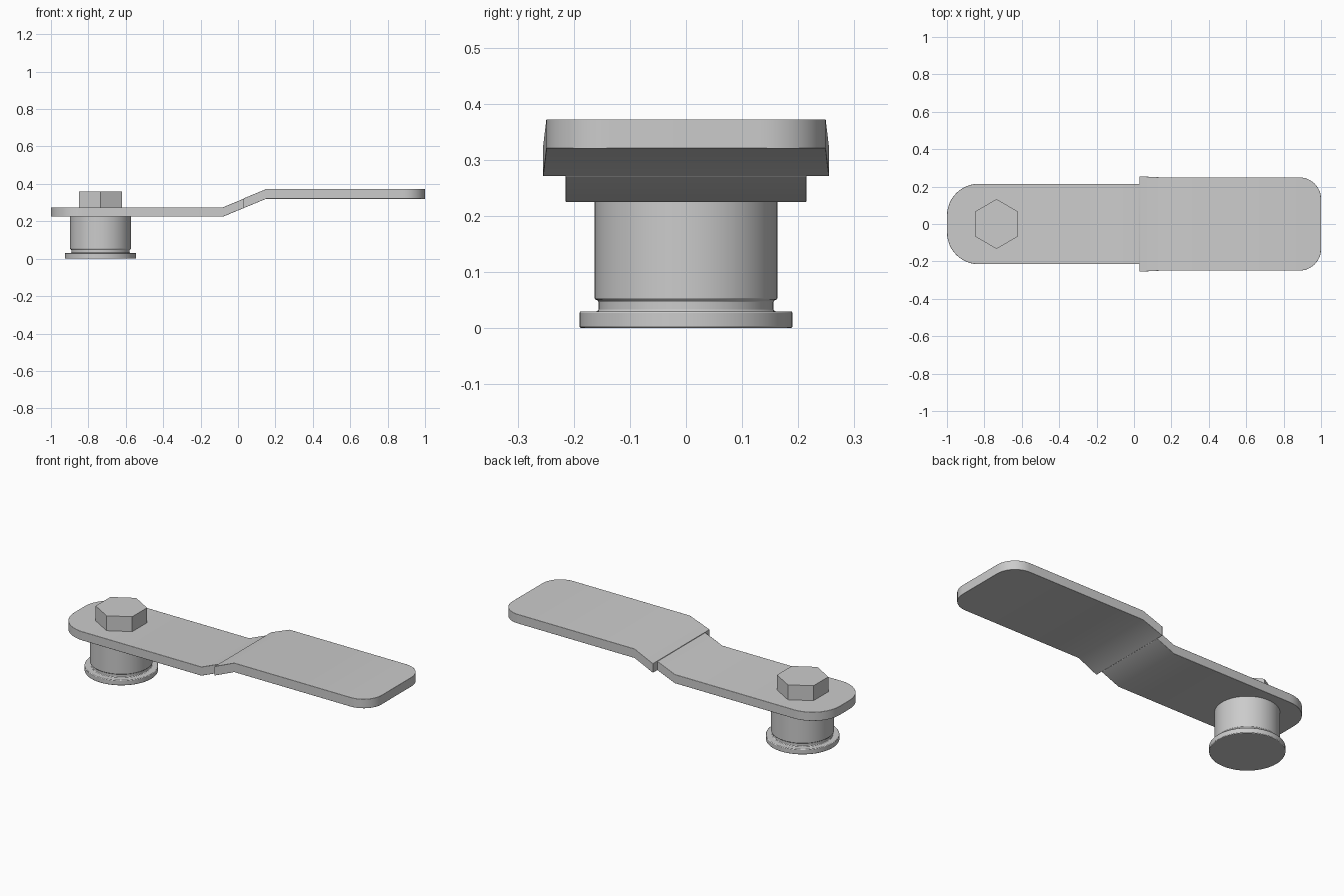
import bpy, bmesh, math

if "Cube" in bpy.data.objects:
    bpy.data.objects.remove(bpy.data.objects["Cube"])

PIVOT_X = -0.735


def finish(name, bm, angle=30, bevel=0.0, segments=2):
    bmesh.ops.recalc_face_normals(bm, faces=bm.faces)
    mesh = bpy.data.meshes.new(name)
    bm.to_mesh(mesh)
    bm.free()
    ob = bpy.data.objects.new(name, mesh)
    bpy.context.collection.objects.link(ob)
    if bevel:
        mod = ob.modifiers.new("edge_round", 'BEVEL')
        mod.width, mod.segments = bevel, segments
        mod.limit_method, mod.angle_limit = 'ANGLE', math.radians(40)
    bpy.ops.object.select_all(action='DESELECT')
    ob.select_set(True)
    bpy.context.view_layer.objects.active = ob
    bpy.ops.object.shade_smooth_by_angle(angle=math.radians(angle))
    return ob


def strap_z(x):
    """Underside height of the cranked strap."""
    t = min(max((x + 0.08) / 0.23, 0), 1)
    return 0.225 + 0.095 * t


def corner(x_end, half, r, sign, n=12):
    """Stations (x, half width) round one end, from the tip inward."""
    out = []
    for i in range(n + 1):
        a = math.pi / 2 * i / n
        out.append((x_end - sign * r * (1 - math.cos(a * 1.0)),
                    half - r + r * math.sin(a)))
    return out


def strap(name, stations, thick):
    """Loft a rectangular section through the stations along x."""
    bm = bmesh.new()
    rings = []
    for x, w in stations:
        z = strap_z(x)
        rings.append([bm.verts.new(p) for p in
                      ((x, -w, z), (x, w, z), (x, w, z + thick), (x, -w, z + thick))])
    for a, b in zip(rings, rings[1:]):
        for i in range(4):
            j = (i + 1) % 4
            bm.faces.new((a[i], a[j], b[j], b[i]))
    bm.faces.new(rings[0])
    bm.faces.new(rings[-1])
    return finish(name, bm, bevel=0.006)


def lathe(name, profile, x, steps=64):
    """Revolve an (r, z) profile round a vertical axis at x."""
    bm = bmesh.new()
    rings = []
    for r, z in profile:
        rings.append([bm.verts.new((x + r * math.cos(2 * math.pi * k / steps),
                                    r * math.sin(2 * math.pi * k / steps), z))
                      for k in range(steps)])
    for a, b in zip(rings, rings[1:]):
        for k in range(steps):
            m = (k + 1) % steps
            bm.faces.new((a[k], a[m], b[m], b[k]))
    bm.faces.new(rings[0])
    bm.faces.new(rings[-1])
    return finish(name, bm, bevel=0.004)


# Lower strap: rounded end, first bend, then half of the slope
strap("lower_strap", corner(-1, 0.215, 0.17, -1) + [(-0.08, 0.215), (0.03, 0.215)], 0.05)

# Upper strap: slightly flared start on the slope, second bend, rounded end
strap("upper_strap", [(0.03, 0.255), (0.15, 0.249)]
      + corner(1, 0.249, 0.115, 1)[::-1], 0.052)

# Spacer post with groove and foot flange
lathe("pivot_post", [(0.19, 0), (0.19, 0.03), (0.156, 0.03), (0.156, 0.05),
                     (0.163, 0.05), (0.163, 0.228)], PIVOT_X)

# Hex bolt head, corners pointing along y
bm = bmesh.new()
bmesh.ops.create_cone(bm, cap_ends=True, segments=6, radius1=0.133, radius2=0.133, depth=0.09)
for v in bm.verts:
    a = math.atan2(v.co.y, v.co.x)
    k = round((a - math.atan2(bm.verts[:][0].co.y, bm.verts[:][0].co.x)) / (math.pi / 3))
bm.free()
bm = bmesh.new()
hexagon = [(PIVOT_X + 0.133 * math.cos(math.pi / 2 + k * math.pi / 3),
            0.133 * math.sin(math.pi / 2 + k * math.pi / 3)) for k in range(6)]
low = [bm.verts.new((x, y, 0.27)) for x, y in hexagon]
top = [bm.verts.new((x, y, 0.36)) for x, y in hexagon]
bm.faces.new(low)
bm.faces.new(top)
for k in range(6):
    m = (k + 1) % 6
    bm.faces.new((low[k], low[m], top[m], top[k]))
finish("bolt_head", bm)
